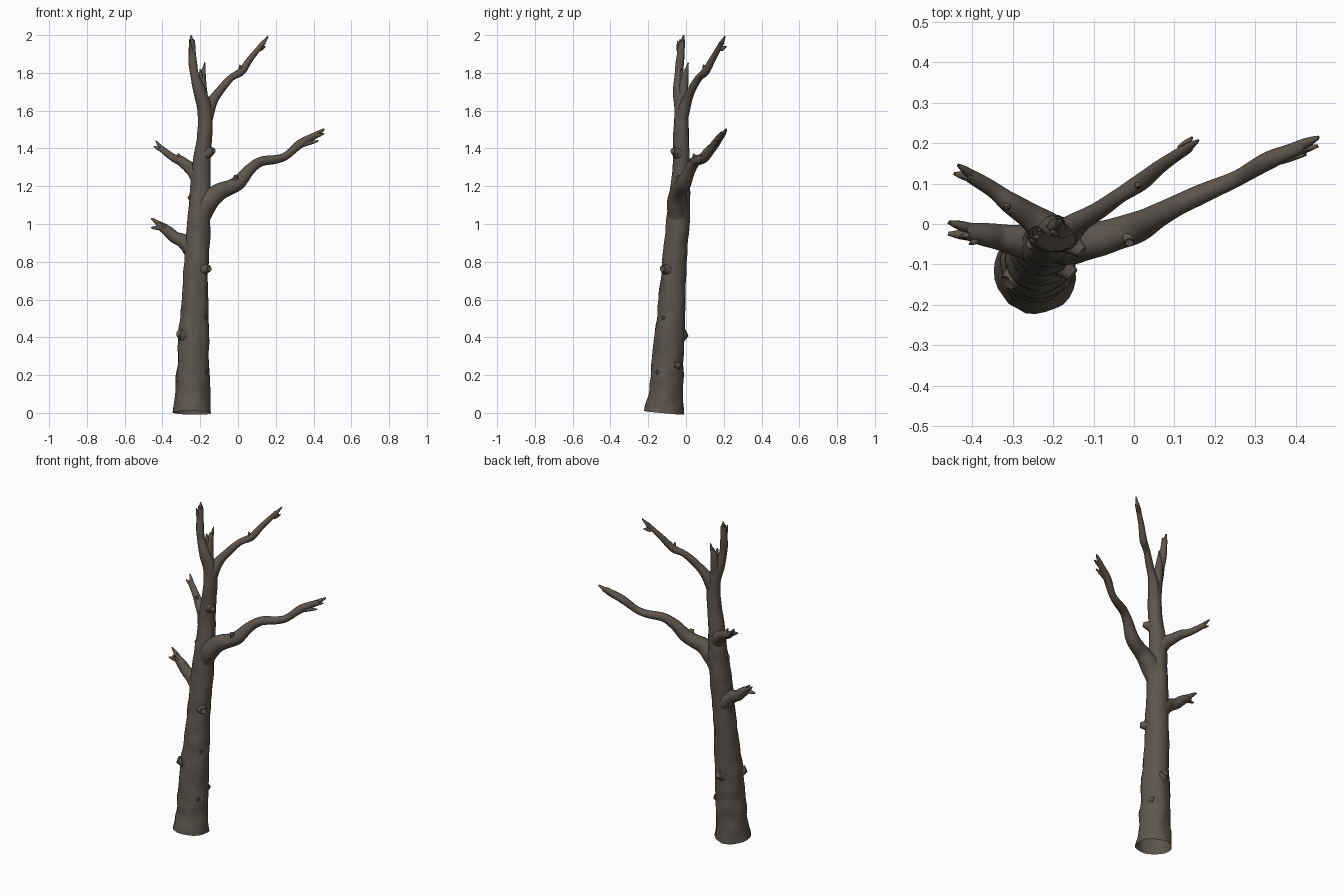
import bpy, bmesh, math, random
from mathutils import Vector, noise

random.seed(4)
if "Cube" in bpy.data.objects:
    bpy.data.objects.remove(bpy.data.objects["Cube"])

bark = bpy.data.materials.new("grey_brown_bark")
bark.use_nodes = True
COLOUR = (0.108, 0.092, 0.075, 1)
bark.diffuse_color = COLOUR
bsdf = bark.node_tree.nodes["Principled BSDF"]
bsdf.inputs["Base Color"].default_value = COLOUR
bsdf.inputs["Roughness"].default_value = 0.9


def spline(points, steps):
    """Smooth path through (x, y, z, radius) points."""
    p = [Vector(q) for q in points]
    p = [2 * p[0] - p[1]] + p + [2 * p[-1] - p[-2]]
    out = []
    for a, b, c, d in zip(p, p[1:], p[2:], p[3:]):
        for i in range(steps):
            t = i / steps
            out.append(0.5 * (2 * b + (c - a) * t + (2 * a - 5 * b + 4 * c - d) * t**2
                              + (3 * b - a - 3 * c + d) * t**3))
    return out + [p[-2]]


def limb(name, points, sides=14, steps=6, rough=0.1, jag=0.0, open_base=False, hollow=0.0):
    """Tapered bark tube with a jagged or hollowed tip."""
    path = spline(points, steps)
    centres = [q.to_3d() for q in path]
    bm = bmesh.new()
    rings, side = [], Vector((1, 0, 0))
    if abs((centres[1] - centres[0]).normalized().x) > 0.8:
        side = Vector((0, 1, 0))
    for i, c in enumerate(centres):
        tangent = (centres[min(i + 1, len(path) - 1)] - centres[max(i - 1, 0)]).normalized()
        side = (side - tangent * side.dot(tangent)).normalized()
        other = tangent.cross(side)
        last = i == len(path) - 1
        ring = []
        for k in range(sides):
            a = math.tau * k / sides
            out = side * math.cos(a) + other * math.sin(a)
            r = path[i].w
            # Long bark ridges plus broad lumps
            ridge = noise.noise(Vector((out.x * 3, out.y * 3, c.z * 5 + out.z * 3)))
            lump = noise.noise((c + out * r) * 13)
            pos = c + out * r * (1 + rough * (0.6 * ridge + lump))
            if last:
                pos += tangent * random.uniform(-jag, jag * 0.4)
            ring.append(bm.verts.new(pos))
        rings.append(ring)
    for lo, hi in zip(rings, rings[1:]):
        for k in range(sides):
            j = (k + 1) % sides
            bm.faces.new((lo[k], lo[j], hi[j], hi[k]))
    # Sunken broken end
    tip = bm.verts.new(centres[-1] - tangent * max(hollow, jag))
    for k in range(sides):
        bm.faces.new((rings[-1][k], rings[-1][(k + 1) % sides], tip))
    if not open_base:
        bm.faces.new(rings[0][::-1])
    mesh = bpy.data.meshes.new(name)
    bm.to_mesh(mesh)
    bm.free()
    mesh.materials.append(bark)
    obj = bpy.data.objects.new(name, mesh)
    bpy.context.collection.objects.link(obj)
    bpy.ops.object.select_all(action="DESELECT")
    obj.select_set(True)
    bpy.context.view_layer.objects.active = obj
    bpy.ops.object.shade_smooth_by_angle(angle=math.radians(50))
    return obj


def splinter(name, base, end, r):
    """Thin pointed shard or snapped twig."""
    mid = [(a + b) / 2 for a, b in zip(base, end)]
    limb(name, [(*base, r), (*mid, r * 0.85), (*end, r * 0.3)], sides=8, steps=3, jag=0.004)


def knot(name, base, end, r):
    """Snapped-off twig: swollen collar with a hollow end."""
    mid = [a + (b - a) * 0.6 for a, b in zip(base, end)]
    limb(name, [(*base, r * 1.9), (*mid, r * 1.25), (*end, r * 0.85)],
         sides=12, steps=4, hollow=0.012)


# Leaning trunk with flared, open foot
limb("trunk", [
    (-.243, -.115, 0, .103), (-.241, -.106, .1, .092), (-.24, -.1, .22, .086),
    (-.235, -.088, .4, .08), (-.228, -.075, .6, .07), (-.22, -.06, .8, .065),
    (-.21, -.045, 1, .062), (-.2, -.033, 1.15, .056), (-.195, -.025, 1.3, .047),
    (-.177, -.026, 1.45, .041), (-.177, -.025, 1.6, .038), (-.203, -.036, 1.7, .033),
    (-.23, -.038, 1.79, .023), (-.241, -.03, 1.88, .021), (-.243, -.02, 1.975, .014),
], sides=28, steps=7, rough=.1, jag=.015, open_base=True)
splinter("trunk_tip_shard", (-.243, -.03, 1.92), (-.248, -.012, 2.0), .012)
splinter("trunk_tip_side_shard", (-.243, -.035, 1.88), (-.256, -.045, 1.97), .011)

# Broken second leader beside the top
limb("short_leader", [(-.185, -.025, 1.62, .03), (-.19, -.017, 1.7, .026),
                      (-.19, -.006, 1.77, .02), (-.183, .004, 1.82, .012)], jag=.012)
splinter("leader_shard", (-.187, -.004, 1.78), (-.176, .012, 1.855), .011)
splinter("leader_front_shard", (-.195, -.02, 1.75), (-.2, -.025, 1.82), .012)

# Branches, flared where they leave the trunk
limb("upper_left_branch", [
    (-.178, -.03, 1.5, .03), (-.16, -.015, 1.59, .034), (-.13, .008, 1.66, .027),
    (-.085, .035, 1.72, .022), (-.035, .07, 1.775, .019), (.02, .105, 1.81, .021),
    (.07, .145, 1.88, .016), (.135, .19, 1.96, .013)], jag=.012)
splinter("upper_left_tip", (.115, .178, 1.935), (.16, .207, 1.995), .012)
splinter("upper_left_side_tip", (.115, .185, 1.925), (.145, .215, 1.94), .011)
splinter("upper_left_twig", (.01, .1, 1.8), (.012, .092, 1.845), .011)

limb("long_left_branch", [
    (-.205, -.045, 1.0, .045), (-.165, -.047, 1.11, .054), (-.1, -.04, 1.17, .045),
    (-.04, -.025, 1.195, .04), (.01, -.008, 1.225, .038), (.06, .02, 1.285, .03),
    (.12, .052, 1.33, .026), (.2, .088, 1.342, .023), (.26, .115, 1.365, .021),
    (.33, .155, 1.425, .022), (.43, .197, 1.48, .016)], sides=16, jag=.014)
splinter("long_left_tip", (.39, .185, 1.46), (.458, .215, 1.503), .015)
splinter("long_left_low_tip", (.34, .155, 1.42), (.425, .172, 1.44), .013)
splinter("long_left_end_shard", (.4, .18, 1.463), (.455, .193, 1.478), .012)
knot("long_left_knot", (-.015, -.02, 1.215), (-.012, -.045, 1.255), .013)

limb("lower_right_branch", [
    (-.205, -.045, .8, .045), (-.245, -.043, .875, .05), (-.29, -.04, .91, .038),
    (-.335, -.032, .93, .031), (-.375, -.025, .965, .027), (-.425, -.015, 1.0, .02)],
    jag=.014)
splinter("lower_right_tip", (-.405, -.01, .99), (-.458, .004, 1.03), .015)
splinter("lower_right_side_tip", (-.4, -.028, .98), (-.46, -.024, .98), .014)
splinter("lower_right_twig", (-.375, -.03, .96), (-.405, -.05, 1.01), .012)

limb("middle_right_branch", [
    (-.192, -.03, 1.2, .035), (-.218, -.01, 1.265, .045), (-.26, .02, 1.3, .032),
    (-.305, .05, 1.335, .027), (-.35, .085, 1.355, .02), (-.415, .125, 1.405, .016)],
    jag=.012)
splinter("middle_right_tip", (-.4, .12, 1.395), (-.435, .146, 1.44), .012)
splinter("middle_right_side_tip", (-.4, .115, 1.39), (-.446, .125, 1.41), .012)
splinter("middle_right_twig", (-.31, .05, 1.335), (-.315, .04, 1.375), .013)

# Knots and scars around the trunk
knot("front_knot", (-.195, -.085, .755), (-.152, -.126, .765), .02)
knot("high_front_knot", (-.165, -.04, 1.375), (-.128, -.07, 1.39), .018)
knot("low_right_knot", (-.27, -.11, .4), (-.312, -.145, .425), .024)
knot("low_back_knot", (-.235, -.05, .4), (-.225, .002, .425), .026)
knot("right_side_nub", (-.215, -.04, 1.12), (-.258, -.045, 1.15), .018)
for n, (x, y, z) in enumerate([(-.165, -.15, .21), (-.167, -.12, .5), (-.163, -.06, .25)]):
    knot(f"bark_scar_{n + 1}", (x - .02, y + .015, z), (x, y - .003, z + .005), .011)
